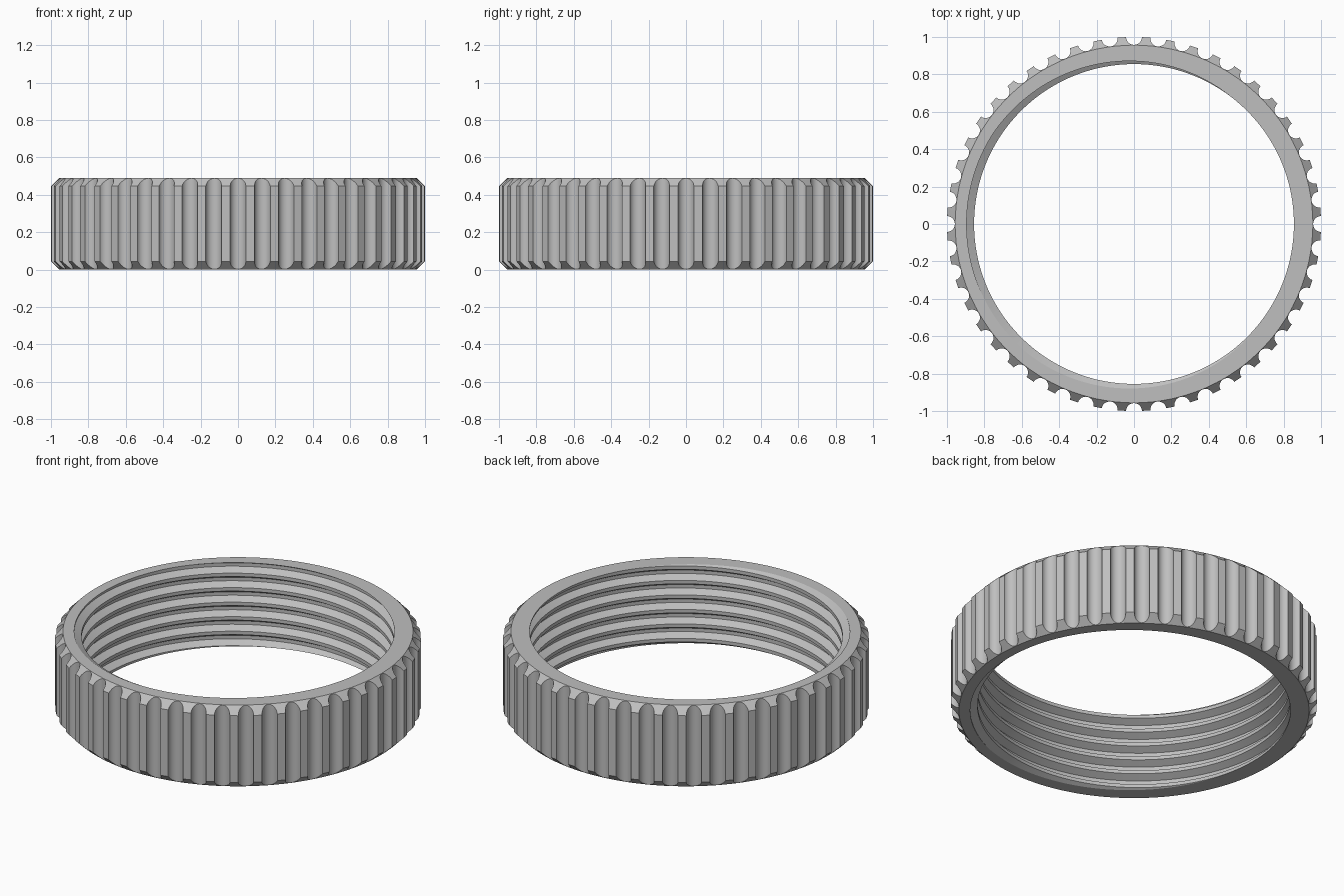
import bpy
import bmesh
from math import sin, cos, pi, radians, hypot, atan2

cube = bpy.data.objects.get("Cube")
if cube:
    bpy.data.objects.remove(cube, do_unlink=True)

HEIGHT = 0.49
GROOVES = 48          # grip grooves round the outside
GROOVE_R = 0.0425
RIM_R = 0.956         # outer radius of the flat end faces
CREST_R, ROOT_R = 0.855, 0.895
PITCH = 0.0875
STEPS = 192

bm = bmesh.new()

# Internal screw thread: a trapezoid profile swept along a helix
flat, flank = PITCH * 0.118, PITCH * 0.382
profile = [(-flat, CREST_R), (flat, CREST_R), (flank, ROOT_R), (PITCH - flank, ROOT_R)]
columns = []
for i in range(STEPS + 1):
    a = 2 * pi * i / STEPS
    lift = HEIGHT + PITCH * (a - radians(10)) / (2 * pi)
    columns.append([bm.verts.new((r * cos(a), r * sin(a), lift + n * PITCH + dz))
                    for n in range(-8, 3) for dz, r in profile])
for c, d in zip(columns, columns[1:]):
    for j in range(len(c) - 1):
        bm.faces.new((c[j], c[j + 1], d[j + 1], d[j]))
bmesh.ops.remove_doubles(bm, verts=bm.verts[:], dist=1e-5)

# Trim the thread flush with both end faces
for z, up in ((0, -1), (HEIGHT, 1)):
    bmesh.ops.bisect_plane(bm, geom=bm.verts[:] + bm.edges[:] + bm.faces[:], dist=1e-6,
                           plane_co=(0, 0, z), plane_no=(0, 0, up), clear_outer=True)

# Outside outline: round scallops separated by flat teeth
outline = []
for k in range(GROOVES):
    turn = 2 * pi * k / GROOVES
    for s in range(13):
        phi = radians(268.8 - 177.6 * s / 12)
        x, y = 1 + GROOVE_R * cos(phi), GROOVE_R * sin(phi)
        outline.append((hypot(x, y), turn + atan2(y, x)))

# Grip wall with a 45 degree chamfer at both ends
rows = []
for r, a in outline:
    c = r - RIM_R
    rows.append([bm.verts.new((rad * cos(a), rad * sin(a), z)) for rad, z in
                 ((RIM_R, 0), (r, c), (r, HEIGHT - c), (RIM_R, HEIGHT))])
for i, row in enumerate(rows):
    nxt = rows[(i + 1) % len(rows)]
    for j in range(3):
        bm.faces.new((row[j], nxt[j], nxt[j + 1], row[j + 1]))

# Flat end faces between the bore and the rim
for z, up in ((0, -1), (HEIGHT, 1)):
    rim = [e for e in bm.edges if e.is_boundary
           and all(abs(v.co.z - z) < 1e-5 for v in e.verts)]
    bmesh.ops.triangle_fill(bm, use_beauty=True, use_dissolve=False,
                            edges=rim, normal=(0, 0, up))

bmesh.ops.recalc_face_normals(bm, faces=bm.faces[:])
mesh = bpy.data.meshes.new("threaded_ring")
bm.to_mesh(mesh)
bm.free()

# Plain grey material
grey = bpy.data.materials.new("light_grey")
grey.use_nodes = True
colour = (0.52, 0.52, 0.52, 1)
grey.diffuse_color = colour
grey.node_tree.nodes["Principled BSDF"].inputs["Base Color"].default_value = colour
mesh.materials.append(grey)

ring = bpy.data.objects.new("threaded_ring", mesh)
bpy.context.collection.objects.link(ring)
bpy.ops.object.select_all(action="DESELECT")
ring.select_set(True)
bpy.context.view_layer.objects.active = ring
bpy.ops.object.shade_smooth_by_angle(angle=radians(25))
